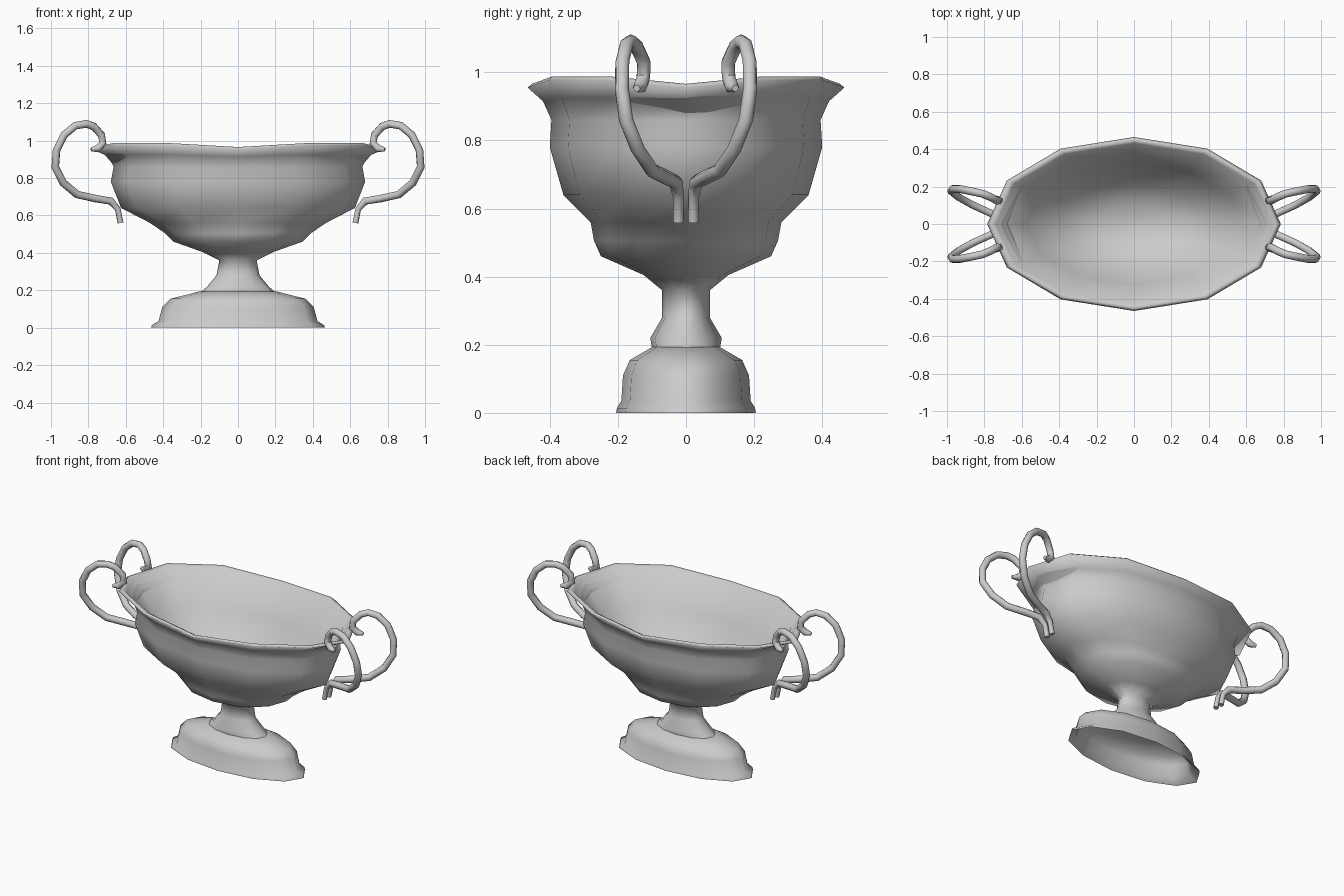
import bpy, bmesh
from math import sin, cos, pi, radians

cube = bpy.data.objects.get("Cube")
if cube:
    bpy.data.objects.remove(cube)

stone = bpy.data.materials.new("grey_stone")
stone.use_nodes = True
GREY = (0.6, 0.6, 0.6, 1)
stone.diffuse_color = GREY
stone.node_tree.nodes["Principled BSDF"].inputs["Base Color"].default_value = GREY

SIDES = 12


def smooth(obj, angle):
    bpy.ops.object.select_all(action="DESELECT")
    obj.select_set(True)
    bpy.context.view_layer.objects.active = obj
    bpy.ops.object.shade_smooth_by_angle(angle=radians(angle))


def loft(name, profile, angle=180):
    """Oval lathe, closed at its end. Rings are (x radius, y radius, height, lift off the axes)."""
    bm = bmesh.new()
    rings = []
    for rx, ry, z, lift in profile:
        ring = []
        for i in range(SIDES):
            a = 2 * pi * i / SIDES
            up = lift if i % 3 else 0
            ring.append(bm.verts.new((rx * cos(a), ry * sin(a), z + up)))
        rings.append(ring)
    for low, high in zip(rings, rings[1:]):
        for i in range(SIDES):
            j = (i + 1) % SIDES
            bm.faces.new((low[i], low[j], high[j], high[i]))
    bm.faces.new(rings[-1])
    mesh = bpy.data.meshes.new(name)
    bm.to_mesh(mesh)
    bm.free()
    mesh.materials.append(stone)
    obj = bpy.data.objects.new(name, mesh)
    bpy.context.collection.objects.link(obj)
    smooth(obj, angle)


# Waisted stem rising into the bowl, over the lip and down the inside
loft("bowl_and_stem", [
    (.20, .10, .19, 0), (.165, .105, .22, 0), (.115, .07, .28, 0),
    (.10, .07, .36, 0), (.19, .125, .405, 0), (.345, .25, .46, 0),
    (.39, .27, .505, 0), (.47, .28, .56, 0), (.625, .36, .64, 0),
    (.68, .40, .78, 0), (.665, .395, .86, 0), (.69, .42, .915, .01),
    (.785, .465, .955, .022), (.765, .452, .966, .022),
    (.74, .432, .957, .02), (.58, .325, .77, 0), (.39, .215, .57, 0),
    (.20, .11, .505, 0), (.03, .02, .485, 0)])

# Domed foot, hollow underneath
loft("foot", [
    (.02, .01, .17, 0), (.17, .075, .165, 0), (.34, .145, .14, 0),
    (.39, .17, .10, 0), (.41, .18, .03, 0), (.465, .205, 0, 0),
    (.46, .203, .014, 0), (.425, .19, .035, 0), (.405, .185, .11, 0),
    (.36, .165, .155, 0), (.21, .10, .193, 0), (.02, .01, .193, 0)], 70)

# Handle path: scroll on the rim, loop outward, tail against the bowl
PATH = [
    (.785, .145, .953), (.75, .135, .957), (.722, .125, .985), (.73, .124, 1.03),
    (.77, .145, 1.075), (.81, .162, 1.09), (.87, .175, 1.08), (.93, .187, 1.03),
    (.97, .188, .95), (.977, .176, .86), (.935, .142, .775), (.86, .10, .712),
    (.76, .055, .69), (.68, .03, .677), (.643, .022, .635), (.628, .022, .56)]


def handle(name, sx, sy):
    curve = bpy.data.curves.new(name, "CURVE")
    curve.dimensions = "3D"
    curve.bevel_depth = .021
    curve.bevel_resolution = 2
    curve.use_fill_caps = True
    spline = curve.splines.new("POLY")
    spline.points.add(len(PATH) - 1)
    for i, (point, (x, y, z)) in enumerate(zip(spline.points, PATH)):
        point.co = (x * sx, y * sy, z, 1)
        point.radius = .5 if i == 0 else .75 if i >= len(PATH) - 2 else 1
    curve.materials.append(stone)
    obj = bpy.data.objects.new(name, curve)
    bpy.context.collection.objects.link(obj)
    bpy.ops.object.select_all(action="DESELECT")
    obj.select_set(True)
    bpy.context.view_layer.objects.active = obj
    bpy.ops.object.convert(target="MESH")
    smooth(bpy.context.object, 50)


for side, sx in (("left", 1), ("right", -1)):
    for end, sy in (("front", -1), ("back", 1)):
        handle(f"{side}_{end}_handle", sx, sy)
